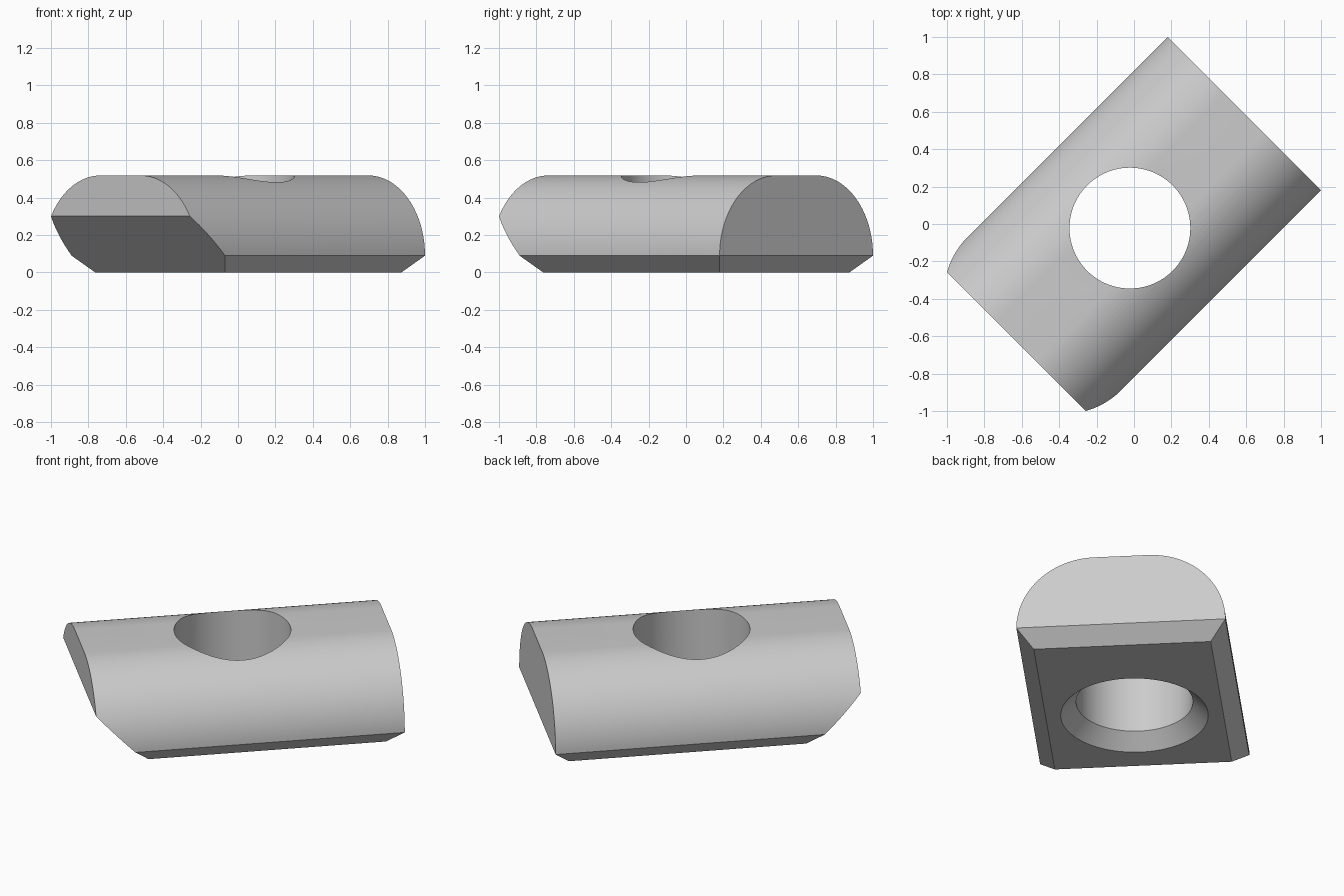
import bpy
import bmesh
from math import sin, cos, pi, radians
from mathutils import Vector

cube = bpy.data.objects.get("Cube")
if cube:
    bpy.data.objects.remove(cube, do_unlink=True)

HEIGHT, HALF_WIDTH = 0.518, 0.58
CHAMFER = 0.089
RADIUS = HEIGHT - CHAMFER           # rounded shoulders
BACK, FRONT = 0.834, -0.889         # ends along the block's length
FRONT_CHAMFER = 0.3
HOLE_X, HOLE_R, SINK = -0.031, 0.323, 0.085

metal = bpy.data.materials.new("grey_metal")
metal.use_nodes = True
colour = (0.6, 0.6, 0.6, 1)
metal.diffuse_color = colour
metal.node_tree.nodes["Principled BSDF"].inputs["Base Color"].default_value = colour


def make_object(name, bm):
    bmesh.ops.recalc_face_normals(bm, faces=bm.faces)
    mesh = bpy.data.meshes.new(name)
    bm.to_mesh(mesh)
    bm.free()
    mesh.materials.append(metal)
    obj = bpy.data.objects.new(name, mesh)
    bpy.context.collection.objects.link(obj)
    return obj


# Cross-section: chamfered base, round shoulders, flat top
steps = 28
side = [(HALF_WIDTH - CHAMFER, 0)]
for i in range(steps + 1):
    a = pi / 2 * i / steps
    side.append((HALF_WIDTH - RADIUS + RADIUS * cos(a), CHAMFER + RADIUS * sin(a)))
profile = side + [(-y, z) for y, z in reversed(side)]

# Block extruded along its length
bm = bmesh.new()
end = bm.faces.new([bm.verts.new((FRONT, y, z)) for y, z in profile])
grown = bmesh.ops.extrude_face_region(bm, geom=[end], use_keep_orig=True)
bmesh.ops.translate(bm, vec=(BACK - FRONT, 0, 0),
                    verts=[v for v in grown["geom"] if isinstance(v, bmesh.types.BMVert)])

# Sloped cuts under both ends
for x, direction in ((FRONT + FRONT_CHAMFER, -1), (BACK - CHAMFER, 1)):
    cut = bmesh.ops.bisect_plane(bm, geom=bm.verts[:] + bm.edges[:] + bm.faces[:],
                                 plane_co=Vector((x, 0, 0)),
                                 plane_no=Vector((direction, 0, -1)).normalized(),
                                 clear_outer=True)
    rim = [e for e in cut["geom_cut"] if isinstance(e, bmesh.types.BMEdge)]
    bmesh.ops.holes_fill(bm, edges=rim, sides=0)
block = make_object("slot_nut_block", bm)

# Countersunk hole cutter, wider at the bottom
bm = bmesh.new()
sides = 96
extra = 0.1
rings = []
for r, z in ((HOLE_R + SINK + extra, -extra), (HOLE_R, SINK), (HOLE_R, HEIGHT + extra)):
    rings.append([bm.verts.new((HOLE_X + r * cos(2 * pi * i / sides),
                                r * sin(2 * pi * i / sides), z)) for i in range(sides)])
for low, high in zip(rings, rings[1:]):
    for i in range(sides):
        j = (i + 1) % sides
        bm.faces.new((low[i], low[j], high[j], high[i]))
bm.faces.new(rings[0])
bm.faces.new(rings[-1])
cutter = make_object("hole_cutter", bm)
cutter.hide_render = True

# Cut the hole, then smooth and turn the block diagonally
bpy.ops.object.select_all(action="DESELECT")
block.select_set(True)
bpy.context.view_layer.objects.active = block
hole = block.modifiers.new("hole", "BOOLEAN")
hole.operation = "DIFFERENCE"
hole.solver = "EXACT"
hole.object = cutter
bpy.ops.object.modifier_apply(modifier=hole.name)
bpy.data.objects.remove(cutter, do_unlink=True)
bpy.ops.object.shade_smooth_by_angle(angle=radians(30))
block.rotation_euler.z = radians(45)
